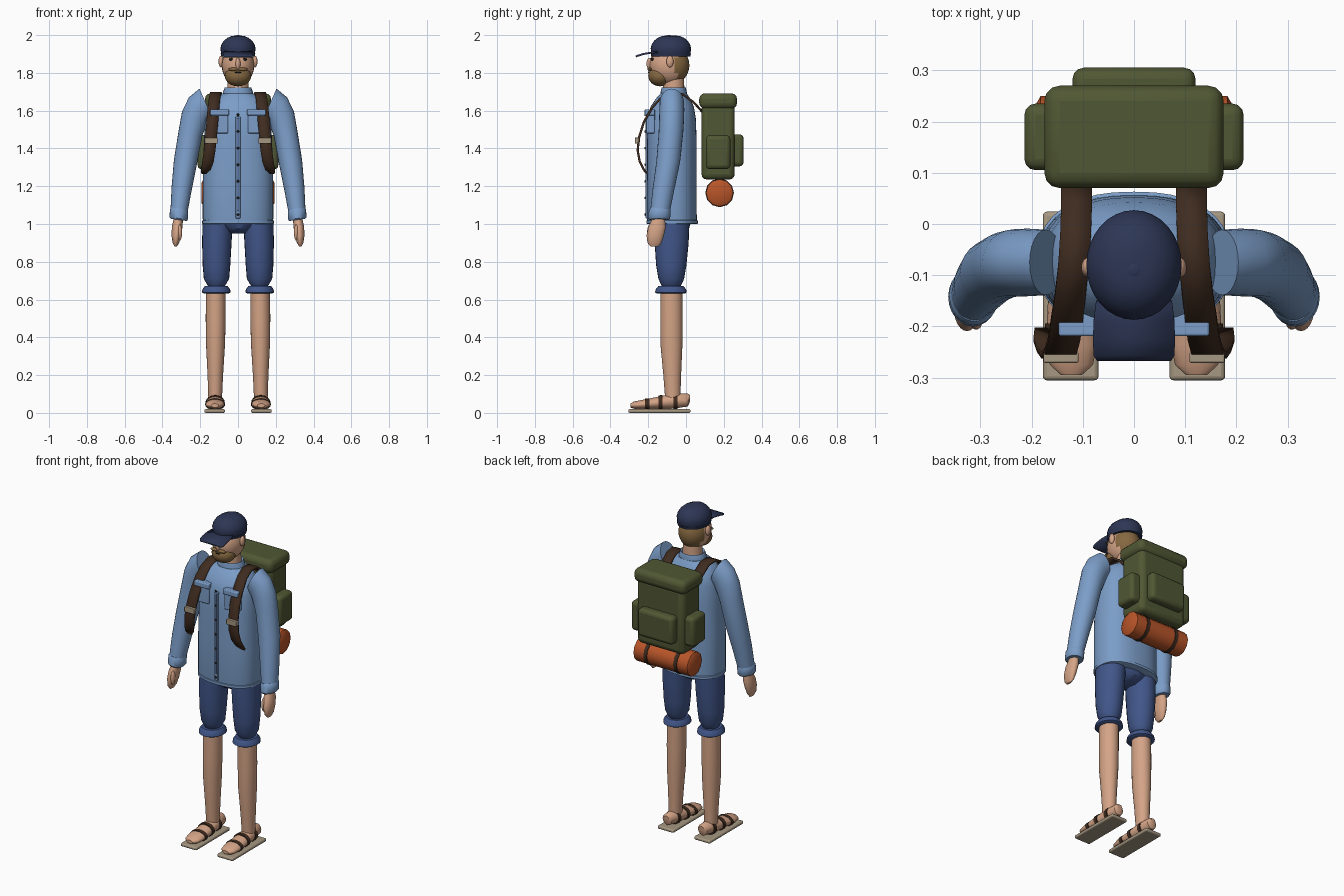
import bpy, bmesh, math
from mathutils import Vector


def material(name, r, g, b):
    m = bpy.data.materials.new(name)
    m.diffuse_color = (r, g, b, 1)
    return m


SHIRT = material("shirt_blue", .20, .34, .58)
SKIN = material("skin", .66, .37, .24)
DENIM = material("denim", .052, .092, .25)
NAVY = material("cap_navy", .026, .037, .09)
OLIVE = material("olive_canvas", .08, .095, .033)
ORANGE = material("orange_roll", .48, .09, .022)
BROWN = material("dark_leather", .05, .025, .014)
TAN = material("tan", .38, .31, .22)
HAIR = material("hair_brown", .24, .14, .053)
DARK = material("dark", .015, .012, .012)


def finish(name, bm, mat, mirror=False, bevel=0, angle=40):
    """Turn a bmesh into a smooth-shaded object, optionally mirrored over x."""
    bmesh.ops.recalc_face_normals(bm, faces=bm.faces)
    me = bpy.data.meshes.new(name)
    bm.to_mesh(me)
    bm.free()
    me.materials.append(mat)
    ob = bpy.data.objects.new(name, me)
    bpy.context.collection.objects.link(ob)
    bpy.context.view_layer.objects.active = ob
    ob.select_set(True)
    bpy.ops.object.shade_smooth_by_angle(angle=math.radians(angle))
    ob.select_set(False)
    if bevel:
        mod = ob.modifiers.new("bevel", "BEVEL")
        mod.width, mod.segments = bevel, 3
    if mirror:
        ob.modifiers.new("mirror", "MIRROR").use_mirror_merge = False
    return ob


def loft(name, rings, mat, axis="z", n=24, power=2, **kw):
    """Skin rings (x, y, z, radius, radius, tilt in degrees) stacked along an axis."""
    bm = bmesh.new()
    loops = []
    for x, y, z, ra, rb, *tilt in rings:
        t = math.radians(tilt[0]) if tilt else 0
        loop = []
        for i in range(n):
            c, s = math.cos(math.tau * i / n), math.sin(math.tau * i / n)
            a = ra * math.copysign(abs(c) ** (2 / power), c)
            b = rb * math.copysign(abs(s) ** (2 / power), s)
            offset = {"z": (a * math.cos(t), b, a * math.sin(t)),
                      "y": (a, 0, b), "x": (0, a, b)}[axis]
            loop.append(bm.verts.new(Vector((x, y, z)) + Vector(offset)))
        loops.append(loop)
    for p, q in zip(loops, loops[1:]):
        for i in range(n):
            j = (i + 1) % n
            bm.faces.new((p[i], p[j], q[j], q[i]))
    bm.faces.new(loops[0])
    bm.faces.new(loops[-1])
    return finish(name, bm, mat, **kw)


def ball(name, center, radii, mat, **kw):
    bm = bmesh.new()
    bmesh.ops.create_uvsphere(bm, u_segments=24, v_segments=16, radius=1)
    for v in bm.verts:
        v.co = Vector(center) + Vector(a * b for a, b in zip(v.co, radii))
    return finish(name, bm, mat, **kw)


def box(name, lo, hi, mat, bevel=.004, **kw):
    bm = bmesh.new()
    bmesh.ops.create_cube(bm, size=1)
    for v in bm.verts:
        v.co = Vector(a + (b - a) * (c + .5) for a, b, c in zip(lo, hi, v.co))
    return finish(name, bm, mat, bevel=bevel, **kw)


def ribbon(name, path, mat, thick=.01, **kw):
    """Flat band through points (x, y, z, half width), widened along x."""
    bm = bmesh.new()
    rows = [(bm.verts.new((x - w, y, z)), bm.verts.new((x + w, y, z))) for x, y, z, w in path]
    for (a, b), (c, d) in zip(rows, rows[1:]):
        bm.faces.new((a, b, d, c))
    ob = finish(name, bm, mat, **kw)
    mod = ob.modifiers.new("thickness", "SOLIDIFY")
    mod.thickness, mod.offset = thick, 0
    return ob


# Head, with hair on the back faces
head = ball("head", (0, -.088, 1.84), (.086, .106, .105), SKIN)
head.data.materials.append(HAIR)
for f in head.data.polygons:
    if f.center.y > -.05 and f.center.z > 1.765:
        f.material_index = 1
loft("neck", [(0, -.065, 1.66, .058, .058), (0, -.065, 1.79, .054, .054)], SKIN)
ball("ear", (.09, -.085, 1.86), (.013, .019, .031), SKIN, mirror=True)
ball("nose", (0, -.193, 1.848), (.013, .016, .032), SKIN)
ball("eye", (.037, -.178, 1.872), (.01, .009, .008), DARK, mirror=True)
ribbon("eyebrow", [(.037, -.181, 1.886, .016), (.037, -.179, 1.892, .016)], HAIR, mirror=True)
ball("beard", (0, -.138, 1.785), (.07, .062, .056), HAIR)
ball("moustache", (.024, -.192, 1.819), (.027, .012, .009), HAIR, mirror=True)
ball("mouth", (0, -.198, 1.803), (.018, .004, .004), DARK)

# Cap
loft("cap", [(0, -.08, z, rx, rx + .014) for z, rx in
             ((1.893, .086), (1.905, .09), (1.93, .093), (1.95, .088), (1.97, .075),
              (1.985, .057), (1.994, .036), (1.998, .012))], NAVY, n=32)
loft("cap_band", [(0, -.08, 1.888, .089, .103), (0, -.08, 1.902, .092, .106)], NAVY, n=32)
ball("cap_button", (0, -.09, 1.994), (.016, .016, .006), NAVY)
ribbon("cap_visor", [(0, -.15, 1.911, .074), (0, -.19, 1.906, .079), (0, -.225, 1.9, .08),
                     (0, -.255, 1.891, .079), (0, -.266, 1.887, .072)], NAVY)

# Shirt
loft("shirt_body", [(0, -.073, 1.005, .184, .13), (0, -.075, 1.03, .187, .132),
                    (0, -.076, 1.25, .186, .132), (0, -.076, 1.45, .18, .132),
                    (0, -.076, 1.56, .173, .128), (0, -.073, 1.62, .158, .115),
                    (0, -.068, 1.665, .125, .09), (0, -.065, 1.69, .085, .07)],
     SHIRT, n=40, power=2.4)
loft("shirt_hem", [(0, -.073, 1.0, .184, .13), (0, -.073, 1.003, .19, .136),
                   (0, -.073, 1.018, .19, .136), (0, -.073, 1.021, .184, .13)],
     SHIRT, n=40, power=2.4)
loft("collar", [(0, -.065, 1.67, .084, .071), (0, -.065, 1.70, .079, .069),
                (0, -.065, 1.722, .07, .064), (0, -.065, 1.712, .058, .056)], SHIRT)
box("placket", (-.012, -.214, 1.03), (.012, -.195, 1.57), SHIRT, .003)
box("placket_seam", (-.003, -.2155, 1.07), (.003, -.21, 1.56), DENIM, .001)
for i in range(7):
    ball(f"button_{i + 1}", (0, -.216, 1.05 + i * .088), (.007, .004, .007), DARK)
box("chest_pocket", (.052, -.211, 1.48), (.142, -.165, 1.598), SHIRT, .006, mirror=True)
box("pocket_flap", (.048, -.219, 1.575), (.147, -.165, 1.606), SHIRT, .005, mirror=True)

# Sleeves, cuffs and hands
loft("sleeve", [(.172, -.075, 1.645, .078, .064, 66), (.208, -.075, 1.61, .08, .066, 50),
                (.232, -.076, 1.56, .074, .066, 30), (.252, -.08, 1.48, .064, .065, 14),
                (.278, -.094, 1.33, .062, .063, 9), (.298, -.118, 1.19, .054, .058, 8),
                (.313, -.138, 1.06, .045, .052, 6)], SHIRT, mirror=True)
loft("sleeve_cuff", [(.314, -.142, 1.022, .043, .052, 8), (.314, -.142, 1.03, .049, .058, 8),
                     (.312, -.139, 1.07, .049, .058, 8), (.311, -.138, 1.082, .043, .052, 8)],
     SHIRT, mirror=True)
loft("hand", [(.314, -.143, 1.04, .024, .03), (.322, -.153, .985, .028, .046),
              (.326, -.163, .94, .026, .046), (.329, -.167, .9, .017, .037),
              (.33, -.167, .88, .006, .02)], SKIN, mirror=True)
ball("thumb", (.308, -.19, .955), (.012, .016, .042), SKIN, mirror=True)

# Shorts
loft("shorts_leg", [(.108, -.074, 1.01, .08, .092), (.112, -.076, .9, .078, .09),
                    (.114, -.078, .78, .073, .08), (.114, -.078, .71, .067, .068),
                    (.114, -.078, .68, .05, .055), (.114, -.078, .665, .04, .045)],
     DENIM, mirror=True)
loft("shorts_seat", [(0, -.074, .95, .06, .05), (0, -.074, .975, .09, .09),
                     (0, -.074, 1.01, .15, .1)], DENIM)
loft("shorts_cuff", [(.115, -.08, .632, .066, .074), (.115, -.08, .638, .076, .084),
                     (.115, -.08, .655, .073, .08), (.115, -.08, .672, .06, .066)],
     DENIM, mirror=True)

# Legs and feet
loft("leg", [(.117, -.077, .67, .052, .058), (.118, -.077, .5, .053, .059),
             (.119, -.077, .36, .05, .058), (.12, -.073, .2, .041, .047),
             (.121, -.07, .07, .036, .04)], SKIN, mirror=True)
loft("foot", [(.12, .022, .078, .016, .016), (.12, .01, .068, .031, .034),
              (.12, -.07, .062, .042, .04), (.121, -.15, .053, .047, .032),
              (.122, -.235, .044, .05, .024), (.122, -.275, .041, .042, .019),
              (.122, -.295, .039, .02, .01)], SKIN, axis="y", mirror=True)
box("sandal_sole", (.069, -.305, 0), (.178, .024, .02), TAN, .008, mirror=True)
for label, y, z, rx, rz in (("toe", -.205, .046, .053, .031), ("instep", -.135, .055, .051, .039),
                            ("heel", -.055, .06, .045, .041)):
    loft(f"sandal_{label}_strap", [(.121, y - .011, z - .001, rx, rz), (.121, y + .011, z, rx, rz)],
         BROWN, axis="y", mirror=True)

# Backpack
box("pack_body", (-.16, .082, 1.235), (.16, .258, 1.64), OLIVE, .03)
box("pack_lid", (-.175, .07, 1.61), (.175, .27, 1.692), OLIVE, .03)
box("pack_back_pocket", (-.12, .23, 1.305), (.12, .305, 1.475), OLIVE, .022)
box("pack_side_pocket", (.135, .105, 1.29), (.214, .235, 1.47), OLIVE, .022, mirror=True)

# Bedroll and its bands
loft("bedroll", [(x, .178, 1.165, r, r) for x, r in
                 ((-.192, .055), (-.182, .072), (.182, .072), (.192, .055))],
     ORANGE, axis="x", n=12)
loft("bedroll_band", [(x, .178, 1.165, .076, .076) for x in (.09, .112)],
     BROWN, axis="x", n=12, mirror=True)

# Shoulder straps and buckles
ribbon("shoulder_strap", [(.112, .085, 1.595, .03), (.112, .04, 1.645, .03),
                          (.114, -.02, 1.688, .03), (.118, -.08, 1.693, .03),
                          (.124, -.135, 1.665, .03), (.13, -.18, 1.615, .031),
                          (.136, -.223, 1.54, .031), (.143, -.248, 1.46, .031),
                          (.15, -.256, 1.39, .031), (.159, -.245, 1.33, .03),
                          (.17, -.225, 1.29, .026), (.182, -.207, 1.268, .012)],
       BROWN, .012, mirror=True)
box("strap_buckle", (.108, -.271, 1.425), (.177, -.25, 1.458), TAN, .004, mirror=True)
